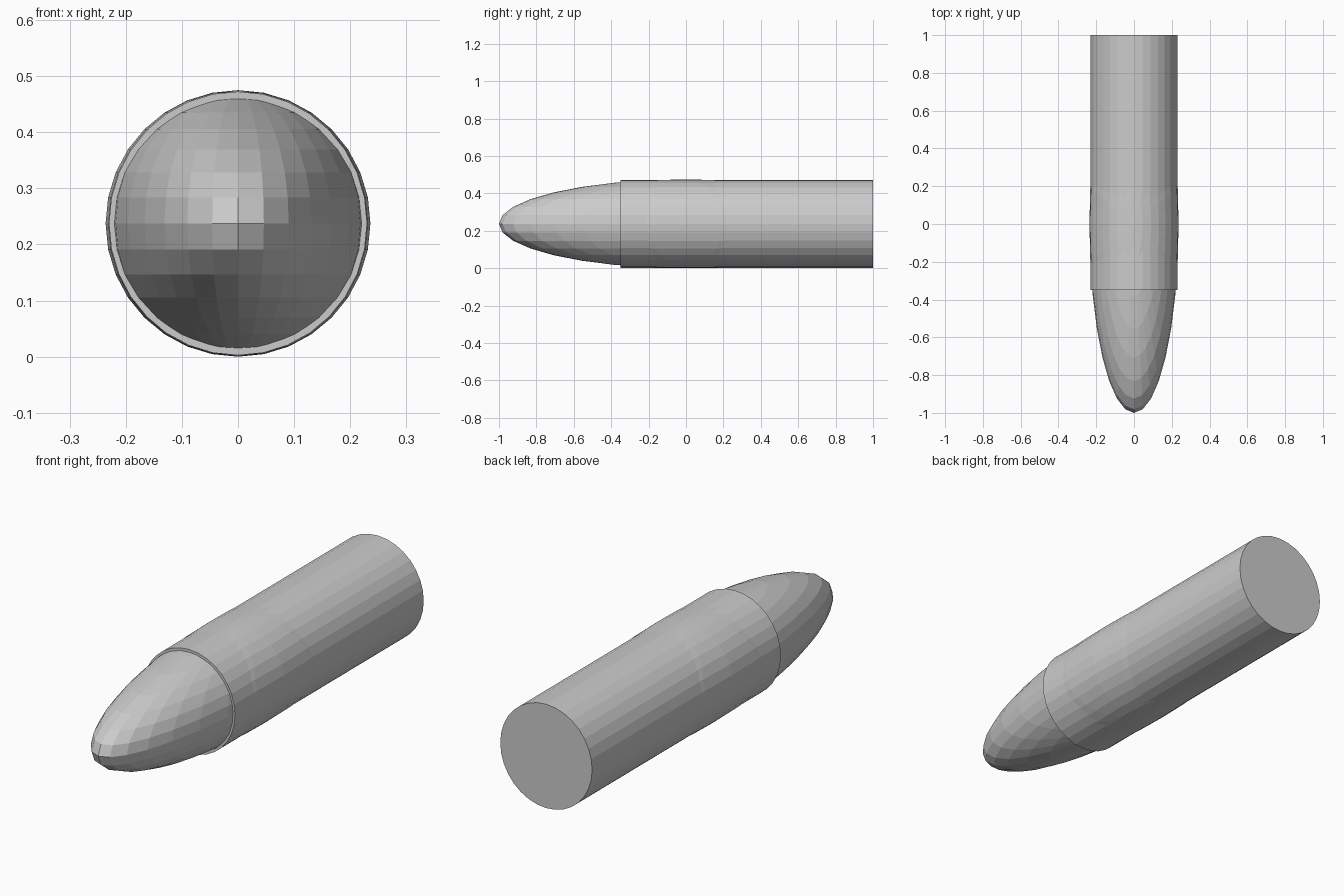
import bpy
from math import pi

if "Cube" in bpy.data.objects:
    bpy.data.objects.remove(bpy.data.objects["Cube"])

CENTER_Z = 0.2375

# Pointed core: a stretched low-poly ellipsoid, poles along z
bpy.ops.mesh.primitive_uv_sphere_add(segments=32, ring_count=16, radius=1,
                                     location=(0, 0, CENTER_Z))
tip = bpy.context.object
tip.name = "rounded_tip"
tip.scale = (0.236, 1.0, 0.2375)

# Casing: a capped 32-sided cylinder along y, slightly narrower in x
front, back = -0.35, 1.0
bpy.ops.mesh.primitive_cylinder_add(vertices=32, radius=1, depth=back - front,
                                    location=(0, (front + back) / 2, CENTER_Z),
                                    rotation=(pi / 2, 0, 0))
casing = bpy.context.object
casing.name = "casing"
casing.scale = (0.230, 0.235, 1.0)
